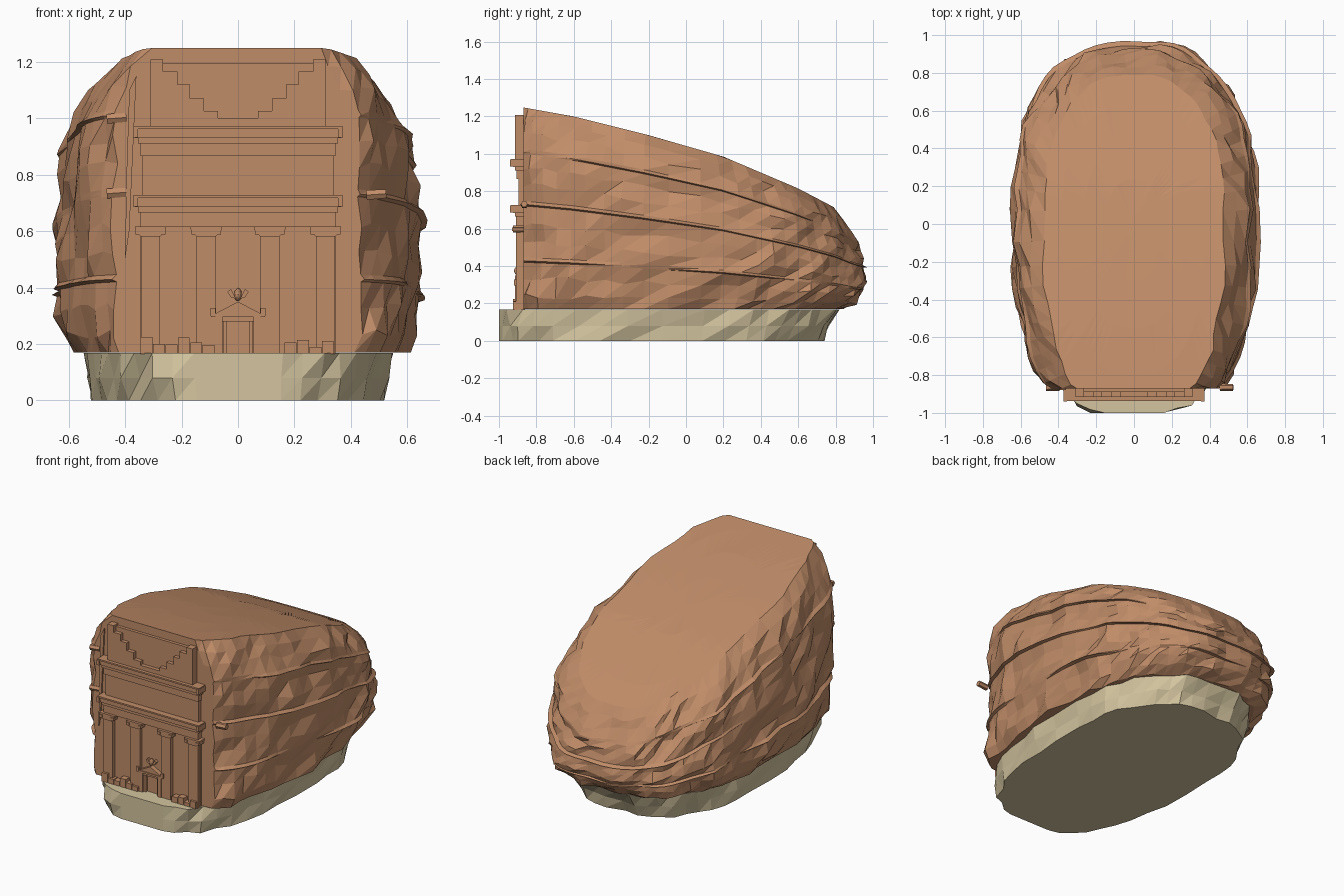
import bpy, bmesh, math, random
from mathutils import Vector, Matrix, noise

random.seed(7)
cube = bpy.data.objects.get("Cube")
if cube:
    bpy.data.objects.remove(cube, do_unlink=True)


def material(name, rgb):
    m = bpy.data.materials.new(name)
    m.use_nodes = True
    m.diffuse_color = (*rgb, 1)
    m.node_tree.nodes["Principled BSDF"].inputs["Base Color"].default_value = (*rgb, 1)
    return m


STONE = material("red sandstone", (0.53, 0.265, 0.14))
SAND = material("pale sand", (0.66, 0.56, 0.35))


def finish(name, bm, mat):
    bmesh.ops.recalc_face_normals(bm, faces=bm.faces)
    me = bpy.data.meshes.new(name)
    bm.to_mesh(me)
    bm.free()
    me.materials.append(mat)
    ob = bpy.data.objects.new(name, me)
    bpy.context.collection.objects.link(ob)
    return ob


def lerp(table, t, col=1):
    for a, b in zip(table, table[1:]):
        if t <= b[0]:
            f = max(0, (t - a[0]) / (b[0] - a[0]))
            return a[col] + (b[col] - a[col]) * f
    return table[-1][col]


def outline(i, n, half_x, front, back):
    """Point on a squarish oval; front and back lengths differ."""
    a = 2 * math.pi * (i + 0.5) / n
    c, s = math.cos(a), math.sin(a)
    x = math.copysign(abs(c) ** 0.8, c) * half_x
    y = math.copysign(abs(s) ** 0.8, s) * (back if s > 0 else front)
    return x, y


def loft(bm, rings):
    vs = [[bm.verts.new(p) for p in r] for r in rings]
    n = len(vs[0])
    for lo, hi in zip(vs, vs[1:]):
        for i in range(n):
            j = (i + 1) % n
            bm.faces.new((lo[i], lo[j], hi[j]))
            bm.faces.new((lo[i], hi[j], hi[i]))
    bm.faces.new(vs[0][::-1])
    bm.faces.new(vs[-1])


# Rock mass: height along its length, and side profile (t, width, front, back)
CREST = [(-0.88, 1.25), (-0.6, 1.2), (-0.2, 1.1), (0.2, 0.985), (0.6, 0.815),
         (0.8, 0.71), (0.9, 0.63), (1.05, 0.56)]
FLANK = [(0, 0.9, 1, 0.84), (0.07, 0.95, 1, 0.93), (0.3, 0.99, 1, 0.98),
         (0.6, 0.98, 1, 0.95), (0.8, 0.95, 1, 0.92), (0.92, 0.86, 0.98, 0.87),
         (1, 0.74, 0.95, 0.8)]
LEDGES = (0.24, 0.52, 0.78)
FRONT = -0.87
SEG = 68
levels = [(t, 0, 1) for t in (0, 0.06, 0.15, 0.33, 0.42, 0.62, 0.7, 0.87, 0.94, 1)]
for t in LEDGES:
    levels += [(t - 0.008, 0, 0), (t, 1, 0), (t + 0.016, 0, 0)]

rings = []
for t, ledge, rough in sorted(levels):
    ring = []
    for i in range(SEG):
        x, y = outline(i, SEG, 0.645 * lerp(FLANK, t), 1.1 * lerp(FLANK, t, 2),
                       0.985 * lerp(FLANK, t, 3))
        out = Vector((x / 0.43, y, 0)).normalized()
        grow = 0.045 * noise.noise(Vector((x * 5, y * 5, t * 5)))
        grow += rough * random.uniform(-0.018, 0.018)
        if ledge:
            grow += 0.022 * max(0, min(1, 0.5 + 2 * noise.noise(Vector((x * 2, y * 2, t * 9)))))
        if t == 1:
            grow *= 0.4
        x, y = x + out.x * grow, max(FRONT, y + out.y * grow)
        tz = t
        if rough and 0 < t < 0.94:
            tz += random.uniform(-0.015, 0.015)
        ring.append((x, y, 0.17 + tz * (lerp(CREST, y) - 0.17)))
    rings.append(ring)
# Smooth sloping top
for s in (0.8, 0.55, 0.3, 0.05):
    ring = []
    for i in range(SEG):
        x, y = outline(i, SEG, 0.477 * s, 1.0 * s, 0.788 * s)
        ring.append((x, y, lerp(CREST, y)))
    rings.append(ring)
bm = bmesh.new()
loft(bm, rings)
finish("rock_mass", bm, STONE)

# Sand plinth under the rock
rings = []
for z, w, back in ((0, 0.52, 0.73), (0.08, 0.535, 0.77), (0.168, 0.545, 0.82)):
    ring = []
    for i in range(44):
        x, y = outline(i, 44, w, 1.05, back)
        k = 1 + random.uniform(-0.025, 0.025)
        ring.append((x * k, max(-1, y * k), z))
    rings.append(ring)
bm = bmesh.new()
loft(bm, rings)
finish("sand_plinth", bm, SAND)


def box(bm, x0, x1, z0, z1, y, back=-0.86):
    m = Matrix.Translation(((x0 + x1) / 2, (y + back) / 2, (z0 + z1) / 2))
    m = m @ Matrix.Diagonal((x1 - x0, back - y, z1 - z0, 1))
    bmesh.ops.create_cube(bm, size=1, matrix=m)


def prism(bm, pts, y, back=-0.86):
    """Extrude an x-z outline from the rock out to depth y."""
    f = bm.faces.new([bm.verts.new((x, back, z)) for x, z in pts])
    ext = bmesh.ops.extrude_face_region(bm, geom=[f])["geom"]
    bmesh.ops.translate(bm, vec=(0, y - back, 0),
                        verts=[v for v in ext if isinstance(v, bmesh.types.BMVert)])


# Wall panels behind the carvings
bm = bmesh.new()
box(bm, -0.345, 0.345, 0.165, 0.66, -0.885)
box(bm, -0.34, 0.34, 0.66, 0.95, -0.895)
box(bm, -0.31, 0.31, 0.95, 1.195, -0.89)
finish("facade_wall", bm, STONE)

# Horizontal bands and cornices
bm = bmesh.new()
for base in (0.685, 0.93):
    box(bm, -0.355, 0.355, base - 0.02, base, -0.915)
    box(bm, -0.365, 0.365, base, base + 0.012, -0.925)
    box(bm, -0.36, 0.36, base + 0.012, base + 0.032, -0.93)
    box(bm, -0.37, 0.37, base + 0.032, base + 0.042, -0.937)
    for s in (-1, 1):
        box(bm, s * 0.363 - 0.009, s * 0.363 + 0.009, base + 0.002, base + 0.036, -0.94)
box(bm, -0.345, 0.345, 0.615, 0.665, -0.908)
box(bm, -0.345, 0.345, 0.865, 0.91, -0.905)
finish("cornices", bm, STONE)

# Stepped crown, mirrored
steps = [(0.265, 1.165), (0.215, 1.12), (0.17, 1.07), (0.12, 1.025), (0.07, 1.0)]
bm = bmesh.new()
for s in (-1, 1):
    pts = [(0, 0.965), (0.31, 0.965), (0.31, 1.208), (0.265, 1.208)]
    for (x, z), nxt in zip(steps, steps[1:] + [(0, 0)]):
        pts += [(x, z), (nxt[0], z)]
    prism(bm, [(s * x, z) for x, z in pts], -0.915)
finish("stepped_crown", bm, STONE)

# Pilasters with flared capitals
bm = bmesh.new()
for x in (-0.31, -0.1125, 0.1125, 0.31):
    box(bm, x - 0.034, x + 0.034, 0.165, 0.59, -0.91)
    prism(bm, [(x - 0.034, 0.58), (x + 0.034, 0.58), (x + 0.055, 0.605), (x + 0.055, 0.617),
               (x - 0.055, 0.617), (x - 0.055, 0.605)], -0.925)
    for s in (-1, 1):
        box(bm, x + s * 0.042 - 0.011, x + s * 0.042 + 0.011, 0.588, 0.606, -0.93)
finish("pilasters", bm, STONE)

# Doorway with gable and urn
bm = bmesh.new()
for s in (-1, 1):
    box(bm, s * 0.067 - 0.012, s * 0.067 + 0.012, 0.165, 0.3, -0.915)
    box(bm, s * 0.047 - 0.007, s * 0.047 + 0.007, 0.165, 0.285, -0.9)
    box(bm, s * 0.088 - 0.009, s * 0.088 + 0.009, 0.3, 0.328, -0.92)
box(bm, -0.056, 0.056, 0.28, 0.3, -0.908)
box(bm, -0.095, 0.095, 0.296, 0.308, -0.92)
prism(bm, [(-0.08, 0.308), (0.08, 0.308), (0, 0.35)], -0.915)
finish("doorway", bm, STONE)
bm = bmesh.new()
bmesh.ops.create_icosphere(bm, subdivisions=2, radius=1, matrix=Matrix.Translation(
    (0, -0.9, 0.375)) @ Matrix.Diagonal((0.014, 0.02, 0.023, 1)))
for s in (-1, 1):
    prism(bm, [(s * 0.008, 0.36), (s * 0.025, 0.365), (s * 0.038, 0.385), (s * 0.025, 0.395)], -0.905)
finish("door_urn", bm, STONE)

# Broken steps along the foot
bm = bmesh.new()
for start, count in ((-0.345, 6), (0.165, 4)):
    for k in range(count):
        x = start + k * 0.044
        box(bm, x, x + 0.042, 0.165, 0.19 + random.uniform(0, 0.04), -0.925)
finish("foot_blocks", bm, STONE)

# Stone knobs and narrow ribs beside the facade
bm = bmesh.new()
for x, z in ((-0.43, 1.0), (-0.43, 0.735), (0.49, 0.73)):
    bmesh.ops.create_cone(bm, cap_ends=True, segments=6, radius1=0.02, radius2=0.018, depth=0.07,
                          matrix=Matrix.Translation((x, -0.865, z)) @ Matrix.Rotation(1.5, 4, 'Y'))
prism(bm, [(-0.4, 0.5), (-0.385, 0.6), (-0.36, 1.15), (-0.385, 1.1), (-0.395, 0.8)], -0.88)
finish("rock_knobs", bm, STONE)
